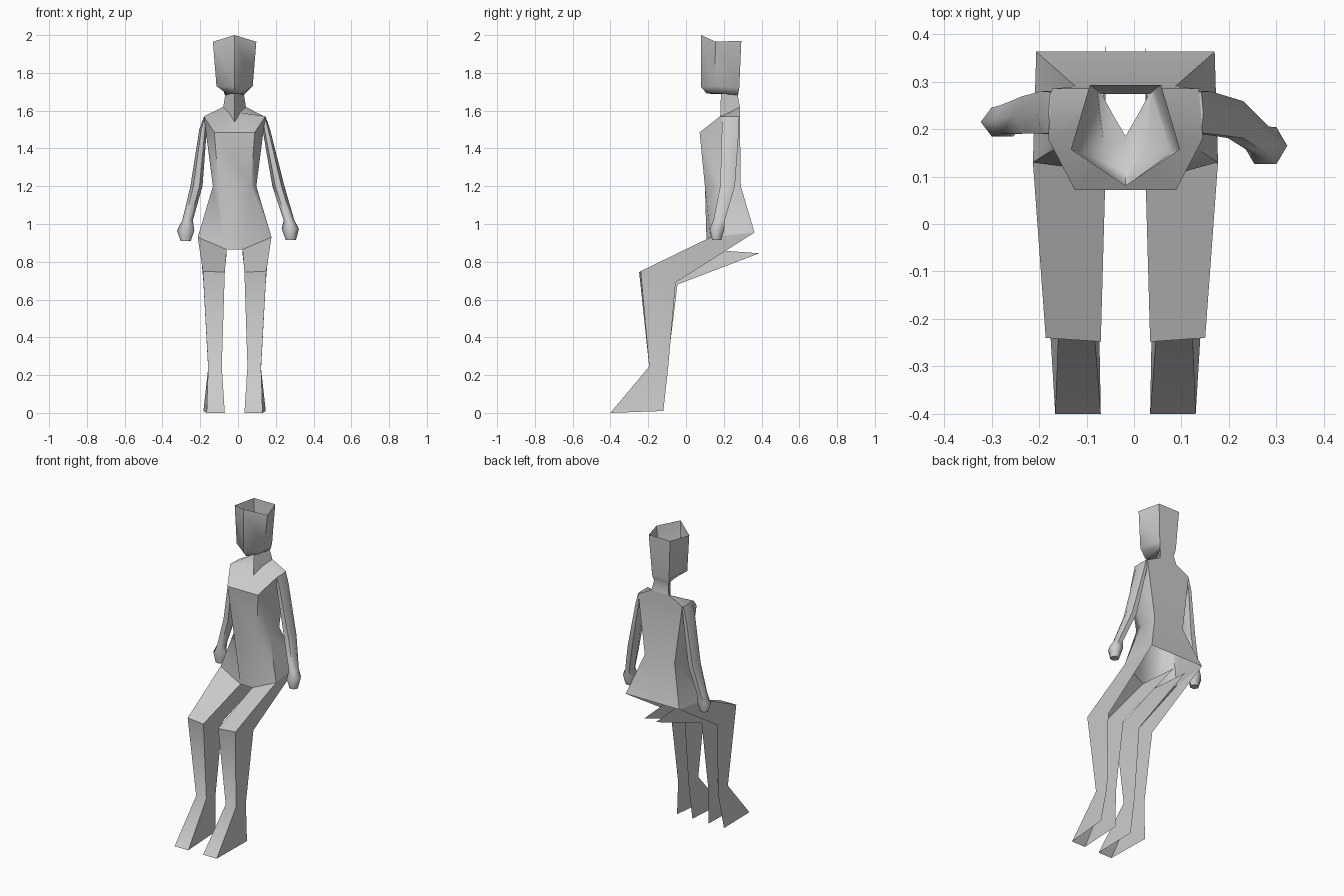
import bpy, bmesh, math

if "Cube" in bpy.data.objects:
    bpy.data.objects.remove(bpy.data.objects["Cube"])

CX = -0.018  # body's centre line


def loft(name, rings, closed, cap_ends=False, flip=False):
    """Skin rows of points with quads; closed joins last column to first."""
    bm = bmesh.new()
    rows = [[bm.verts.new(p) for p in ring] for ring in rings]
    n = len(rows[0])
    for a, b in zip(rows, rows[1:]):
        for i in range(n if closed else n - 1):
            j = (i + 1) % n
            bm.faces.new((a[i], a[j], b[j], b[i]))
    if cap_ends:
        bm.faces.new(rows[0])
        bm.faces.new(rows[-1])
    bmesh.ops.remove_doubles(bm, verts=bm.verts, dist=0.0005)
    if closed:
        bmesh.ops.recalc_face_normals(bm, faces=bm.faces)
    elif flip:
        bmesh.ops.reverse_faces(bm, faces=bm.faces)
    me = bpy.data.meshes.new(name)
    bm.to_mesh(me)
    bm.free()
    ob = bpy.data.objects.new(name, me)
    bpy.context.collection.objects.link(ob)
    bpy.ops.object.select_all(action='DESELECT')
    ob.select_set(True)
    bpy.context.view_layer.objects.active = ob
    bpy.ops.object.shade_smooth_by_angle(angle=math.radians(60))
    return ob


def symmetric(half):
    """Full ring from its +x half, given front to back."""
    right = [(CX + x, y, z) for x, y, z in half]
    left = [(CX - x, y, z) for x, y, z in reversed(half)]
    return right + left


# Head: open-topped five-sided shell narrowing to a three-sided neck
neck_base = [(0, .18, 1.54), (.03, .23, 1.59), (.06, .285, 1.62)]
head = [
    [(0, .08, 2.0), (.115, .157, 1.965), (.075, .293, 1.97)],
    [(0, .08, 1.725), (.096, .15, 1.73), (.06, .282, 1.72)],
    [(0, .11, 1.69), (.045, .165, 1.692), (.055, .277, 1.69)],
    [(0, .185, 1.688), (.025, .228, 1.688), (.05, .274, 1.682)],
    neck_base,
]
loft("head_and_neck", [symmetric(r) for r in head], True)

# Torso: shoulders, waist and flared hips, open below
torso = [
    neck_base,
    [(.107, .072, 1.485), (.163, .18, 1.57), (.155, .285, 1.57)],
    [(.085, .1, 1.2), (.115, .18, 1.2), (.105, .29, 1.2)],
    [(.042, .11, .865), (.195, .13, .93), (.188, .363, .955)],
]
loft("torso", [symmetric(r) for r in torso], True)

# Legs: channels open at the back (outer back, outer front, inner front, inner back)
leg = [
    [(.188, .363, .955), (.195, .13, .93), (.042, .11, .865), (.042, .388, .845)],
    [(.165, -.055, .69), (.168, -.24, .75), (.052, -.248, .745), (.06, -.045, .68)],
    [(.14, -.095, .235), (.14, -.195, .245), (.068, -.195, .245), (.07, -.1, .235)],
    [(.165, -.12, .01), (.148, -.4, 0), (.052, -.4, 0), (.057, -.12, .01)],
]
for name, s in (("leg_right", 1), ("leg_left", -1)):
    loft(name, [[(CX + s * x, y, z) for x, y, z in r] for r in leg], False, flip=s > 0)

# Arms with simple hands: (x, y, z, half width, half depth)
arms = {
    "arm_right": [(.138, .235, 1.57, .008, .05), (.15, .235, 1.5, .02, .052),
                  (.214, .22, 1.2, .032, .045), (.27, .175, 1.02, .028, .035),
                  (.277, .165, .975, .046, .045), (.28, .162, .915, .027, .028)],
    "arm_left": [(-.172, .235, 1.57, .008, .05), (-.185, .235, 1.5, .02, .052),
                 (-.22, .23, 1.2, .032, .045), (-.267, .22, 1.02, .028, .035),
                 (-.277, .215, .965, .046, .035), (-.277, .213, .91, .027, .026)],
}
for name, path in arms.items():
    rings = [[(x + a * math.cos(t * math.tau / 6), y + b * math.sin(t * math.tau / 6), z)
              for t in range(6)] for x, y, z, a, b in path]
    loft(name, rings, True, cap_ends=True)
